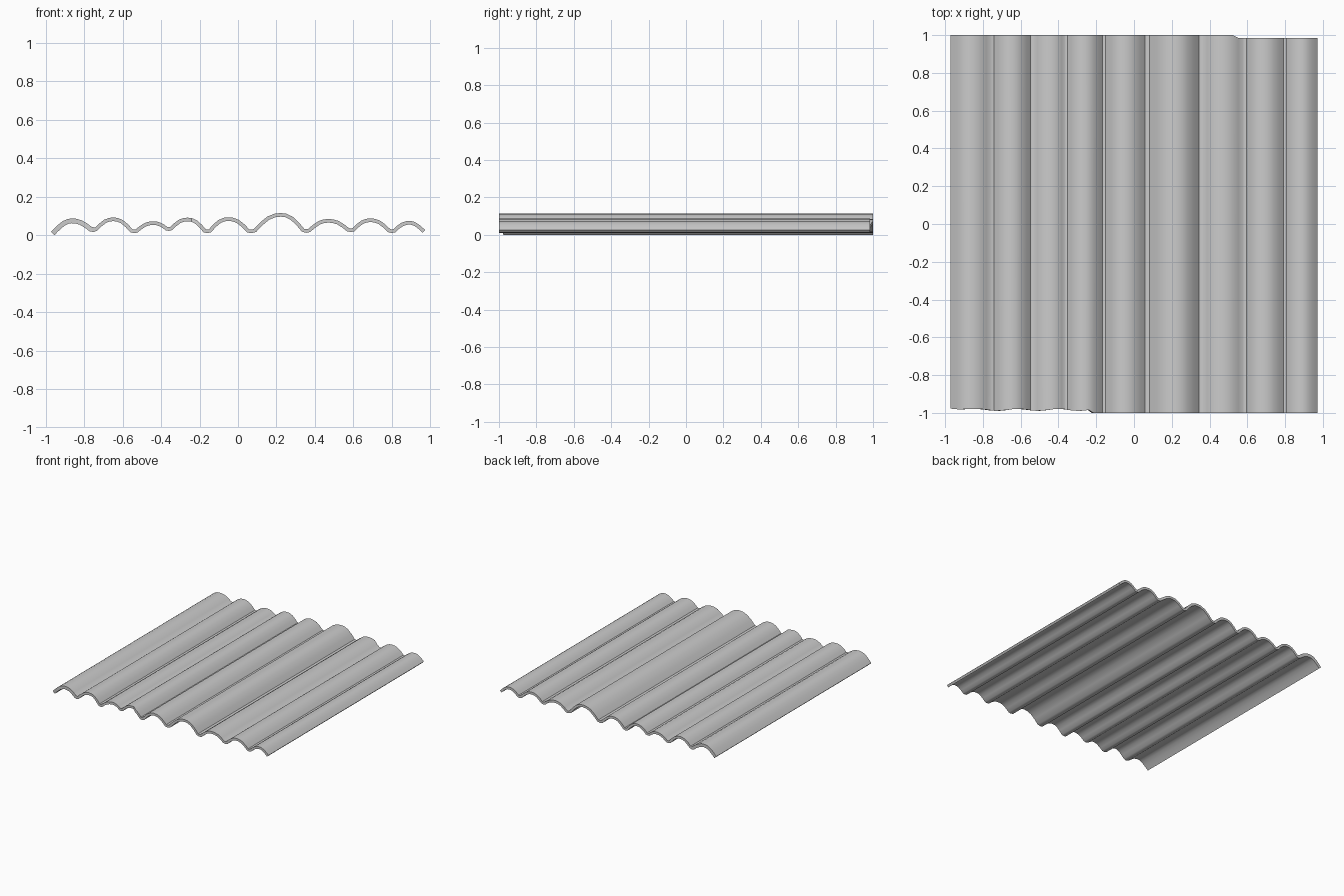
import bpy, bmesh, math
from mathutils import Vector

if "Cube" in bpy.data.objects:
    bpy.data.objects.remove(bpy.data.objects["Cube"])

# Valleys (x, z) and crests (x, z) of the sheet's centreline
valleys = [(-0.963, 0.010), (-0.75, 0.030), (-0.54, 0.021), (-0.36, 0.033), (-0.16, 0.021),
           (0.068, 0.021), (0.355, 0.023), (0.587, 0.027), (0.80, 0.022), (0.966, 0.021)]
crests = [(-0.865, 0.076), (-0.648, 0.084), (-0.44, 0.064), (-0.262, 0.083), (-0.05, 0.085),
          (0.222, 0.107), (0.47, 0.076), (0.688, 0.079), (0.892, 0.066)]
rise = [(0.0, 0.0), (0.13, 0.05), (0.34, 0.45), (0.58, 0.80), (0.80, 0.96)]

# Centreline: every wave climbs from one valley and falls to the next
line = []
for i, (cx, cz) in enumerate(crests):
    (ax, az), (bx, bz) = valleys[i], valleys[i + 1]
    for t, h in rise:
        if i == 0:
            h = math.sin(t * math.pi / 2) if t else 0
        line.append(Vector((ax + (cx - ax) * t, az + (cz - az) * h)))
    line.append(Vector((cx, cz)))
    for t, h in reversed(rise[1:]):
        if i == len(crests) - 1:
            h = math.sin(t * math.pi / 2)
        line.append(Vector((bx + (cx - bx) * t, bz + (cz - bz) * h)))
line.append(Vector(valleys[-1]))


def front_y(x):
    # slightly worn left part of the front edge
    if x > -0.22:
        return -1.0
    return -0.984 + 0.012 * max(0, (-0.85 - x) / 0.12) + 0.005 * math.sin(x * 29 + 0.6)


def back_y(x):
    # right part of the back edge is trimmed a little
    return 1.0 if x < 0.53 else 0.985


# Thick corrugated sheet
bm = bmesh.new()
rings = []
for i, p in enumerate(line):
    d = (line[min(i + 1, len(line) - 1)] - line[max(i - 1, 0)]).normalized()
    n = Vector((-d.y, d.x))
    half = 0.0125 if p.x < -0.74 else 0.0095
    up, lo = p + n * half, p - n * half
    f, b = front_y(p.x), back_y(p.x)
    rings.append([bm.verts.new((q.x, y, q.y)) for q, y in ((up, f), (up, b), (lo, b), (lo, f))])
for r, s in zip(rings, rings[1:]):
    for k in range(4):
        m = (k + 1) % 4
        bm.faces.new((r[k], r[m], s[m], s[k]))
bm.faces.new(rings[0])
bm.faces.new(rings[-1][::-1])
low = min(v.co.z for v in bm.verts)
for v in bm.verts:
    v.co.z -= low
bmesh.ops.recalc_face_normals(bm, faces=bm.faces)

mesh = bpy.data.meshes.new("corrugated_sheet")
bm.to_mesh(mesh)
bm.free()
sheet = bpy.data.objects.new("corrugated_sheet", mesh)
bpy.context.collection.objects.link(sheet)
bpy.context.view_layer.objects.active = sheet
sheet.select_set(True)
bpy.ops.object.shade_smooth_by_angle(angle=math.radians(35))
